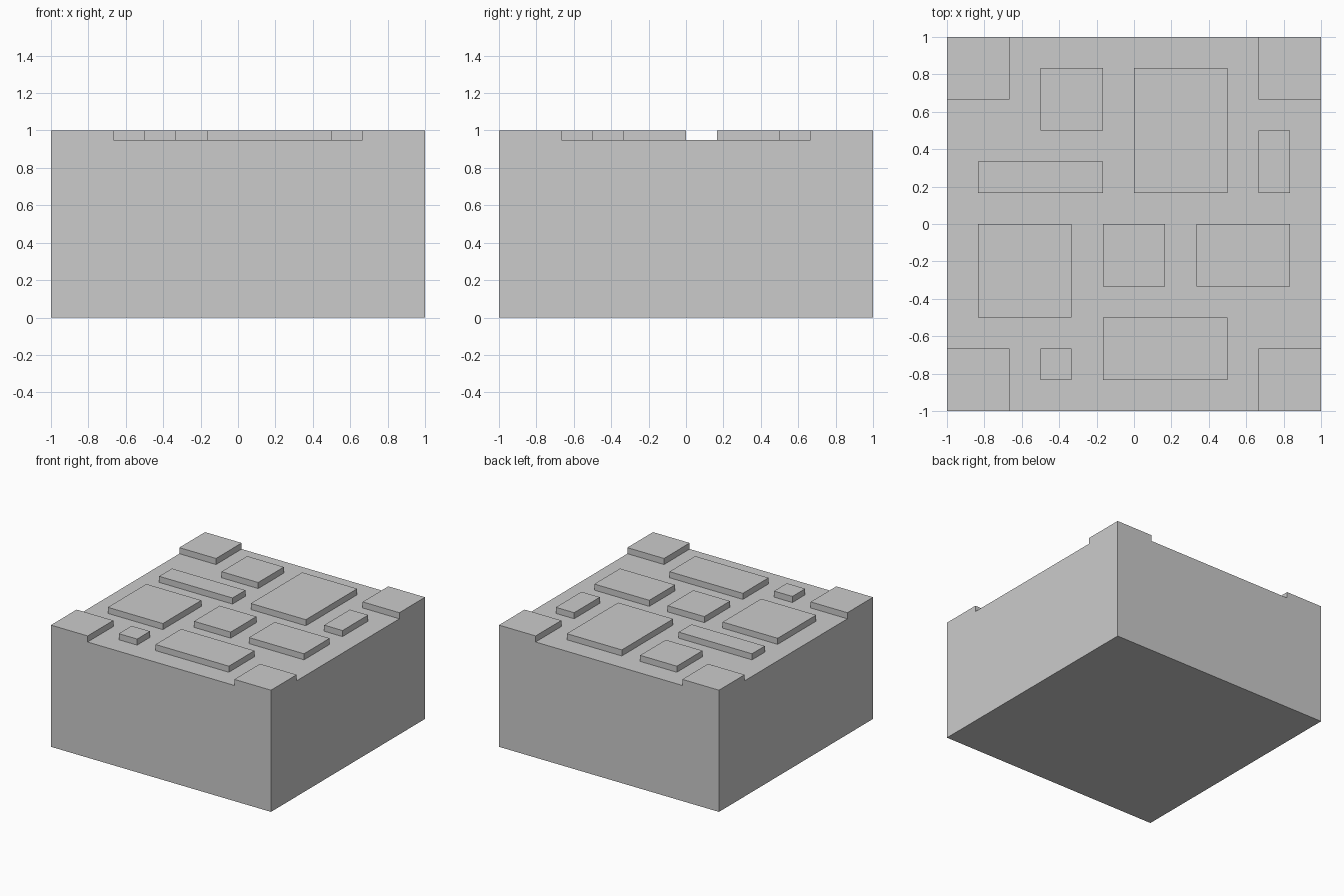
import bpy, bmesh
from math import radians
from mathutils import Vector

if "Cube" in bpy.data.objects:
    bpy.data.objects.remove(bpy.data.objects["Cube"])

N = 6            # grid cells per unit
DECK = 0.95      # height of the recessed surface
RAISE = 0.05     # height of the raised panels

# Raised panels in grid cells: x0, x1, y0, y1
panels = [(-3, -1, 3, 5), (0, 3, 1, 5), (4, 5, 1, 3),
          (-5, -1, 1, 2), (-5, -2, -3, 0), (-1, 1, -2, 0),
          (2, 5, -2, 0), (-1, 3, -5, -3), (-3, -2, -5, -4)]
# Corner panels
panels += [(x, x + 2, y, y + 2) for x in (-6, 4) for y in (-6, 4)]


def is_raised(face):
    c = face.calc_center_median() * N
    return any(x0 < c.x < x1 and y0 < c.y < y1 for x0, x1, y0, y1 in panels)


def extrude_up(bm, faces, height, keep=False):
    ret = bmesh.ops.extrude_face_region(bm, geom=faces, use_keep_orig=keep)
    verts = [g for g in ret["geom"] if isinstance(g, bmesh.types.BMVert)]
    bmesh.ops.translate(bm, verts=verts, vec=Vector((0, 0, height)))
    if not keep:
        bmesh.ops.delete(bm, geom=[f for f in faces if f.is_valid], context='FACES_ONLY')
    return [g for g in ret["geom"] if isinstance(g, bmesh.types.BMFace)]


# Solid block with a gridded top
bm = bmesh.new()
bmesh.ops.create_grid(bm, x_segments=2 * N, y_segments=2 * N, size=1)
top = extrude_up(bm, bm.faces[:], DECK, keep=True)

# Raise the panels out of the top
extrude_up(bm, [f for f in top if is_raised(f)], RAISE)

# Merge flat areas into clean faces
bmesh.ops.recalc_face_normals(bm, faces=bm.faces[:])
bmesh.ops.dissolve_limit(bm, angle_limit=radians(1), verts=bm.verts[:], edges=bm.edges[:])

mesh = bpy.data.meshes.new("panelled_block")
bm.to_mesh(mesh)
bm.free()
block = bpy.data.objects.new("panelled_block", mesh)
bpy.context.collection.objects.link(block)
